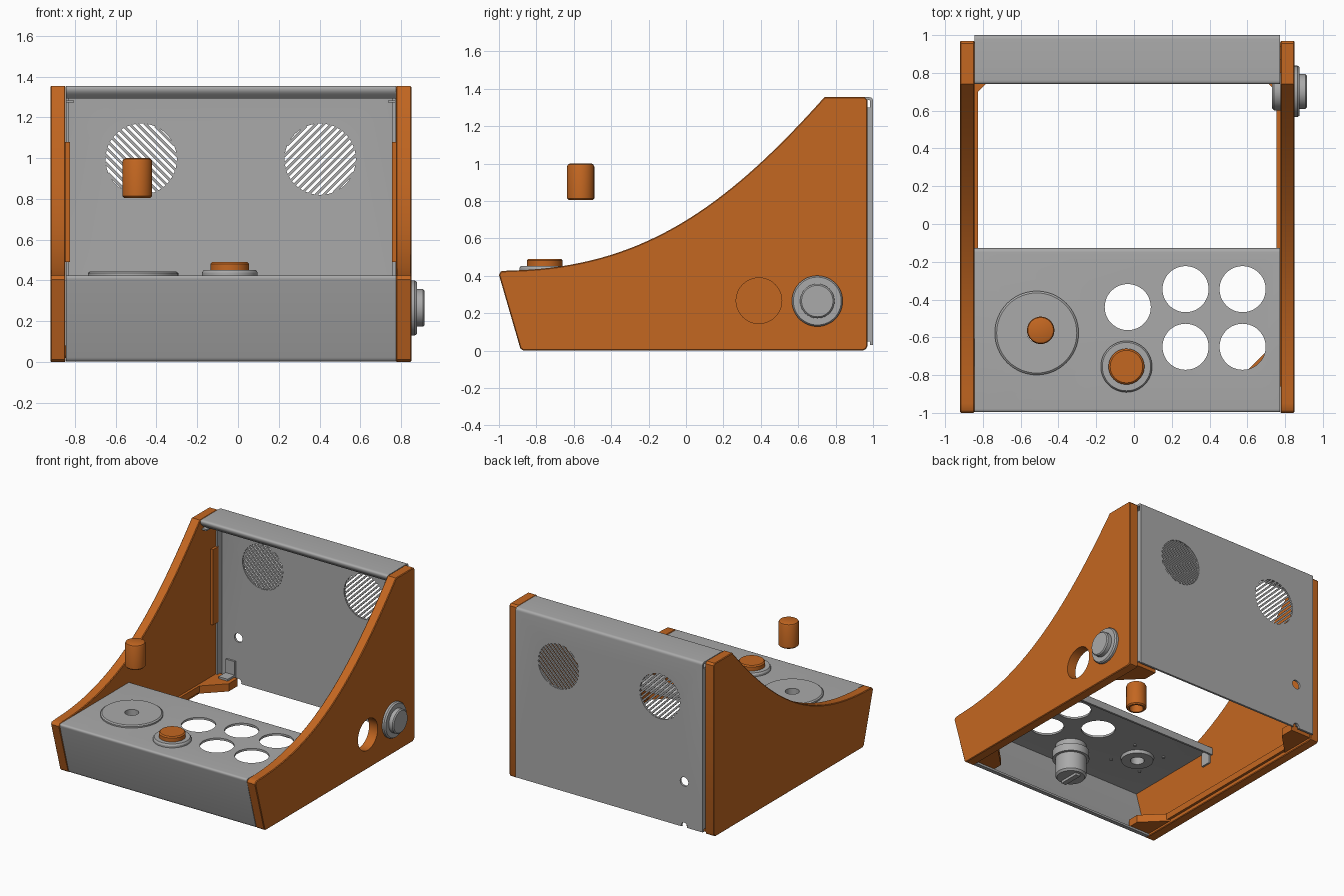
import bpy, bmesh, math
from mathutils import Matrix, Vector
from mathutils.geometry import interpolate_bezier

if "Cube" in bpy.data.objects:
    bpy.data.objects.remove(bpy.data.objects["Cube"])


def material(name, rgb):
    m = bpy.data.materials.new(name)
    m.use_nodes = True
    m.diffuse_color = (*rgb, 1)
    m.node_tree.nodes["Principled BSDF"].inputs["Base Color"].default_value = (*rgb, 1)
    return m


ORANGE = material("orange", (0.55, 0.135, 0.015))
GREY = material("grey", (0.40, 0.40, 0.40))
CX, INNER, OUTER = -0.035, 0.81, 0.885   # centre and half widths of the case


def finish(name, bm, mat):
    bmesh.ops.remove_doubles(bm, verts=bm.verts, dist=1e-5)
    bmesh.ops.recalc_face_normals(bm, faces=bm.faces)
    me = bpy.data.meshes.new(name)
    bm.to_mesh(me)
    bm.free()
    ob = bpy.data.objects.new(name, me)
    bpy.context.collection.objects.link(ob)
    me.materials.append(mat)
    return ob


def modify(ob, kind, **settings):
    mod = ob.modifiers.new(kind.lower(), kind)
    for key, value in settings.items():
        setattr(mod, key, value)
    bpy.context.view_layer.objects.active = ob
    bpy.ops.object.modifier_apply(modifier=mod.name)


def prism(name, pts, axis, a, b, mat):
    """Extrude an outline along x (points are y, z) or z (points are x, y)."""
    bm = bmesh.new()
    place = (lambda p, h: (h, *p)) if axis == "x" else (lambda p, h: (*p, h))
    low = [bm.verts.new(place(p, a)) for p in pts]
    high = [bm.verts.new(place(p, b)) for p in pts]
    bm.faces.new(low)
    bm.faces.new(high)
    for i in range(len(pts)):
        j = (i + 1) % len(pts)
        bm.faces.new((low[i], low[j], high[j], high[i]))
    return finish(name, bm, mat)


def box(name, x, y, z, mat):
    return prism(name, [(y[0], z[0]), (y[1], z[0]), (y[1], z[1]), (y[0], z[1])],
                 "x", x[0], x[1], mat)


def lathe(name, profile, loc, mat, axis="z", ring=False, n=48):
    """Turn (radius, height) points around an axis through loc."""
    turn = {"z": Matrix(), "x": Matrix.Rotation(math.pi / 2, 4, "Y"),
            "y": Matrix.Rotation(-math.pi / 2, 4, "X")}[axis]
    bm = bmesh.new()
    grid = [[bm.verts.new((r * math.cos(k * math.tau / n), r * math.sin(k * math.tau / n), h))
             for k in range(n)] for r, h in profile]
    pairs = list(zip(grid, grid[1:])) + ([(grid[-1], grid[0])] if ring else [])
    for lo, hi in pairs:
        for k in range(n):
            bm.faces.new((lo[k], lo[k - 1], hi[k - 1], hi[k]))
    bmesh.ops.dissolve_degenerate(bm, edges=bm.edges, dist=1e-6)
    bm.transform(Matrix.Translation(loc) @ turn)
    return finish(name, bm, mat)


def drill(ob, loc, r, axis, depth=0.1):
    cutter = lathe("cutter", [(0, -depth), (r, -depth), (r, depth), (0, depth)], loc, GREY, axis)
    modify(ob, "BOOLEAN", object=cutter, operation="DIFFERENCE", solver="EXACT")
    bpy.data.objects.remove(cutter)


def fillet(pts, radius):
    pts = [Vector(p) for p in pts]
    out = [pts[0]]
    for a, p, b in zip(pts, pts[1:], pts[2:]):
        s = p + (a - p).normalized() * min(radius, (a - p).length * 0.45)
        e = p + (b - p).normalized() * min(radius, (b - p).length * 0.45)
        out += [s.lerp(p, t / 5).lerp(p.lerp(e, t / 5), t / 5) for t in range(6)]
    return out + [pts[-1]]


def sheet(name, path, radius, thickness):
    """Folded sheet metal spanning the gap between the side panels."""
    bm = bmesh.new()
    rows = [[bm.verts.new((CX + s * (INNER - 0.001), *p)) for s in (-1, 1)]
            for p in fillet(path, radius)]
    for a, b in zip(rows, rows[1:]):
        bm.faces.new((a[0], a[1], b[1], b[0]))
    me = bpy.data.meshes.new(name)
    bm.to_mesh(me)
    bm.free()
    ob = bpy.data.objects.new(name, me)
    bpy.context.collection.objects.link(ob)
    me.materials.append(GREY)
    modify(ob, "SOLIDIFY", thickness=thickness, offset=-1, use_even_offset=True)
    return ob


# Side panels with the swept front edge
sweep = [tuple(p)[:2] for p in interpolate_bezier(
    Vector((-0.95, 0.428, 0)), Vector((-0.25, 0.44, 0)),
    Vector((0.2, 0.75, 0)), Vector((0.74, 1.355, 0)), 36)]
outline = [(-0.87, 0.0), (-0.886, 0.012), (-1.0, 0.405), (-0.99, 0.424)] + sweep + [
    (0.955, 1.355), (0.97, 1.34), (0.97, 0.025), (0.962, 0.008), (0.945, 0.0)]
for s, side in ((-1, "right"), (1, "left")):
    x0, x1 = sorted((CX + s * INNER, CX + s * OUTER))
    panel = prism(side + "_side_panel", outline, "x", x0, x1, ORANGE)
    modify(panel, "BEVEL", width=0.005, segments=1, limit_method="ANGLE",
           angle_limit=math.radians(50))
    if s > 0:
        drill(panel, (x0 + 0.04, 0.39, 0.267), 0.122, "x")

    # Cleats, corner blocks and brackets inside each panel
    def span(a, b):
        return sorted((CX + s * (INNER - a), CX + s * (INNER - b)))
    box(side + "_base_cleat", span(0, 0.02), (-0.8, 0.92), (0.03, 0.08), ORANGE)
    box(side + "_back_cleat", span(0, 0.02), (0.87, 0.94), (0.49, 1.08), ORANGE)
    box(side + "_back_flange", span(0.002, 0.016), (0.93, 0.99), (0.05, 1.3), GREY)
    box(side + "_top_tab", span(0.002, 0.04), (0.76, 0.93), (1.272, 1.284), GREY)
    for end, d, y0, y1 in (("front", 1, -0.6, -0.86), ("back", -1, 0.68, 0.96)):
        foot = [(CX + s * (INNER - a), y) for a, y in
                ((0, y0), (0.05, y0 - d * 0.05), (0.17, y0 - d * 0.17), (0.17, y1), (0, y1))]
        prism(f"{side}_{end}_corner_block", foot, "z", 0.02, 0.08, ORANGE)
    box(side + "_back_bracket", span(0.06, 0.14), (0.965, 0.98), (0.06, 0.2), GREY)
    box(side + "_back_bracket_foot", span(0.06, 0.14), (0.88, 0.98), (0.08, 0.095), GREY)
    box(side + "_deck_bracket", span(0.002, 0.016), (-0.23, -0.15), (0.3, 0.41), GREY)

# Folded front deck with its row of openings
deck = sheet("front_deck", [(-0.84, 0.002), (-0.882, 0.002), (-1.0, 0.425),
                            (-0.128, 0.425), (-0.128, 0.36)], 0.022, 0.016)
BUTTON, DISC = (-0.04, -0.755), (-0.515, -0.577)
holes = [(x, y) for x in (0.273, 0.575) for y in (-0.345, -0.65)] + [(-0.033, -0.44)]
for x, y in holes:
    drill(deck, (x, y, 0.42), 0.122, "z", 0.04)
drill(deck, (*DISC, 0.42), 0.05, "z", 0.04)

# Folded back sheet with speaker openings and cable holes
back = sheet("back_sheet", [(0.775, 1.293), (0.742, 1.325), (0.742, 1.355),
                            (1.0, 1.355), (1.0, 0.03)], 0.022, 0.016)
R = 0.175
for x, angle, side in ((-0.475, 1, "right"), (0.403, -1, "left")):
    drill(back, (x, 0.99, 0.995), R, "y", 0.04)
    bm = bmesh.new()
    for k in range(-6, 7):
        off = k * 0.0272
        half = math.sqrt(R * R - off * off) + 0.003
        bmesh.ops.create_cube(bm, size=1, matrix=Matrix.Translation((x, 0.992, 0.995))
                              @ Matrix.Rotation(angle * math.pi / 4, 4, "Y")
                              @ Matrix.Translation((0, 0, off))
                              @ Matrix.Diagonal((2 * half, 0.012, 0.0135, 1)))
    finish(side + "_speaker_slats", bm, GREY)
drill(back, (-0.685, 0.99, 0.385), 0.035, "y", 0.04)
drill(back, (-0.685, 0.99, 0.04), 0.025, "y", 0.04)

# Joystick dust disc, hub and screws
lathe("stick_disc", [(0.05, 0.425), (0.222, 0.425), (0.222, 0.436), (0.212, 0.444), (0.05, 0.444)],
      (*DISC, 0), GREY, ring=True, n=64)
lathe("stick_hub", [(0.05, 0.385), (0.115, 0.385), (0.12, 0.41), (0.05, 0.41)],
      (*DISC, 0), GREY, ring=True)
for k in range(4):
    a = math.pi / 4 + k * math.pi / 2
    lathe("deck_screw", [(0, 0.4), (0.012, 0.4), (0.012, 0.41), (0, 0.41)],
          (DISC[0] + 0.19 * math.cos(a), DISC[1] + 0.19 * math.sin(a), 0), GREY, n=12)

# Hollow knob held above the disc
lathe("stick_knob", [(0, 0.9), (0.05, 0.9), (0.05, 0.805), (0.064, 0.805), (0.0725, 0.814),
                     (0.0725, 0.985), (0.068, 0.995), (0.058, 1.0), (0, 1.0)],
      (-0.494, -0.563, 0), ORANGE)

# Deck push button with its body below
lathe("button_bezel", [(0, 0.425), (0.136, 0.425), (0.136, 0.44), (0.128, 0.452), (0, 0.452)],
      (*BUTTON, 0), GREY)
lathe("button_cap", [(0, 0.45), (0.095, 0.45), (0.095, 0.482), (0.086, 0.491), (0, 0.491)],
      (*BUTTON, 0), ORANGE)
lathe("button_body", [(0, 0.15), (0.1, 0.15), (0.112, 0.165), (0.112, 0.3), (0.133, 0.3),
                      (0.133, 0.36), (0.112, 0.36), (0.112, 0.41), (0, 0.41)],
      (*BUTTON, 0), GREY)
box("button_terminal", (BUTTON[0] - 0.02, BUTTON[0] + 0.02),
    (BUTTON[1] - 0.08, BUTTON[1] + 0.08), (0.13, 0.15), GREY)

# Side push button through the left panel
SIDE = (0, 0.702, 0.265)
lathe("side_button_bezel", [(0, 0.85), (0.136, 0.85), (0.136, 0.866), (0.128, 0.877), (0, 0.877)],
      SIDE, GREY, "x")
lathe("side_button_cap", [(0, 0.87), (0.092, 0.87), (0.092, 0.908), (0.084, 0.916), (0, 0.916)],
      SIDE, GREY, "x")
lathe("side_button_body", [(0, 0.73), (0.09, 0.73), (0.1, 0.742), (0.1, 0.78), (0, 0.78)],
      SIDE, GREY, "x")

# Smooth the curved surfaces, keep the folds and rims crisp
bpy.ops.object.select_all(action="DESELECT")
for ob in bpy.context.scene.objects:
    if ob.type == "MESH":
        ob.select_set(True)
        bpy.context.view_layer.objects.active = ob
bpy.ops.object.shade_smooth_by_angle(angle=math.radians(30))
